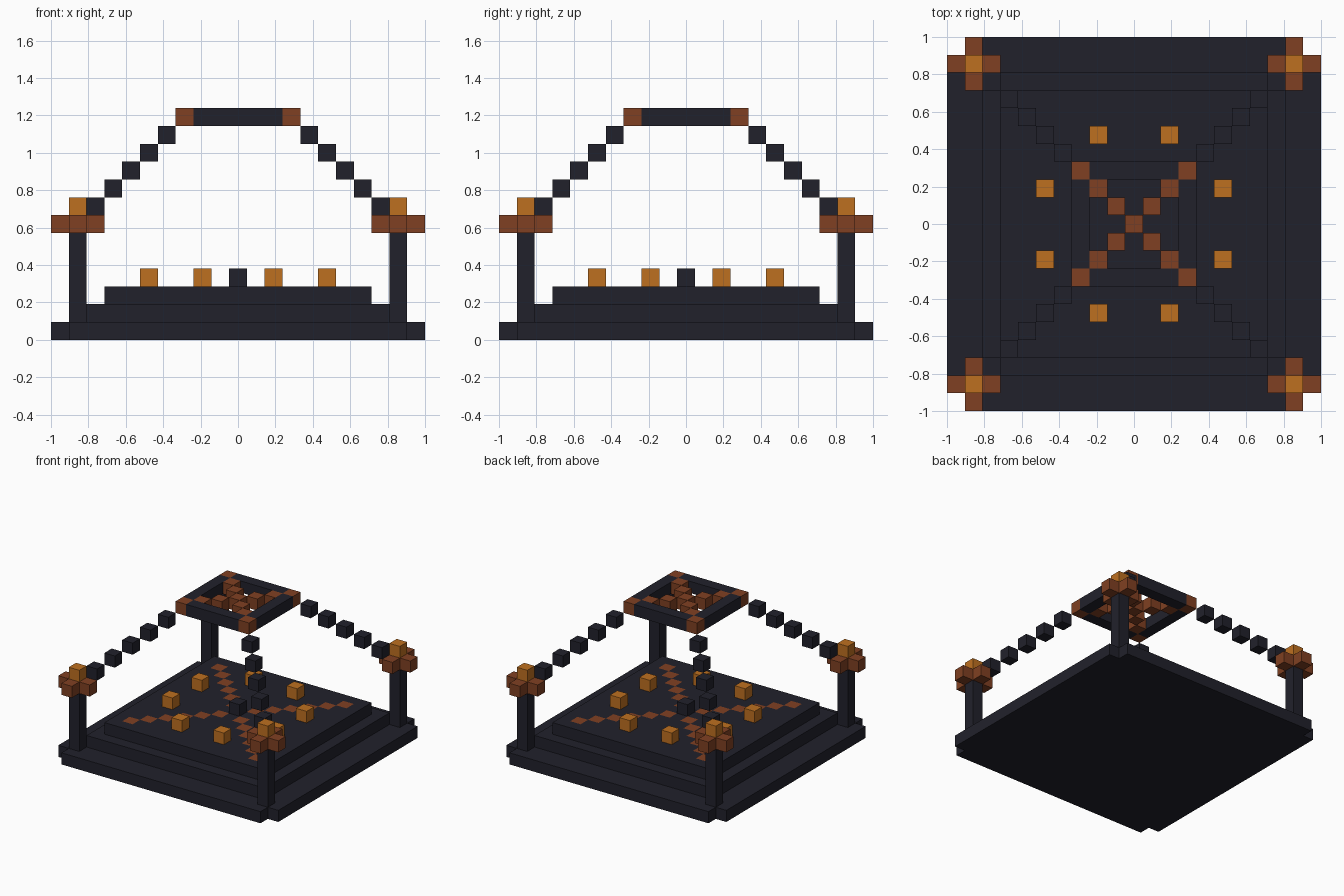
import bpy
import bmesh
from mathutils import Matrix, Vector

U = 2 / 21  # edge length of one block

if "Cube" in bpy.data.objects:
    bpy.data.objects.remove(bpy.data.objects["Cube"], do_unlink=True)


def make_material(name, rgb):
    mat = bpy.data.materials.new(name)
    mat.use_nodes = True
    mat.diffuse_color = (*rgb, 1)
    mat.node_tree.nodes["Principled BSDF"].inputs["Base Color"].default_value = (*rgb, 1)
    return mat


STONE = make_material("dark stone", (0.0152, 0.0152, 0.0242))
COPPER = make_material("copper brown", (0.216, 0.051, 0.016))
AMBER = make_material("amber", (0.515, 0.162, 0.0144))


def finish(name, bm, *mats):
    mesh = bpy.data.meshes.new(name)
    bm.to_mesh(mesh)
    bm.free()
    for mat in mats:
        mesh.materials.append(mat)
    obj = bpy.data.objects.new(name, mesh)
    bpy.context.collection.objects.link(obj)
    return obj


def blocks(name, mat, boxes):
    """Boxes given in block units: centre cell x, y, bottom layer, then size."""
    bm = bmesh.new()
    for x, y, z, sx, sy, sz in boxes:
        place = Matrix.Translation(Vector((x, y, z + sz / 2)) * U)
        bmesh.ops.create_cube(bm, size=U, matrix=place @ Matrix.Diagonal((sx, sy, sz, 1)))
    return finish(name, bm, mat)


def cubes(name, mat, cells):
    return blocks(name, mat, [(x, y, z, 1, 1, 1) for x, y, z in cells])


def cross_outline(bm, wide, narrow):
    """Square outline with a one-block notch in each corner."""
    quarter = [(wide, -narrow), (wide, narrow), (narrow, narrow)]
    pts = []
    for _ in range(4):
        pts += quarter
        quarter = [(-y, x) for x, y in quarter]
    return bm.faces.new([bm.verts.new((x * U, y * U, 0)) for x, y in pts])


def extrude_up(bm, height):
    res = bmesh.ops.extrude_face_region(bm, geom=bm.faces[:])
    verts = [g for g in res["geom"] if isinstance(g, bmesh.types.BMVert)]
    bmesh.ops.translate(bm, verts=verts, vec=(0, 0, height))
    bmesh.ops.recalc_face_normals(bm, faces=bm.faces)


# Stepped base with notched corners
bm = bmesh.new()
cross_outline(bm, 10.5, 9.5)
extrude_up(bm, U)
finish("base_slab", bm, STONE)
blocks("middle_step", STONE, [(0, 0, 1, 17, 17, 1)])

# Top step with two diagonal lines of inlaid tiles
bm = bmesh.new()
bmesh.ops.create_grid(bm, x_segments=15, y_segments=15, size=7.5 * U)
extrude_up(bm, U)
bm.normal_update()
for f in bm.faces:
    c = f.calc_center_median() / U
    on_diagonal = abs(abs(c.x) - abs(c.y)) < 0.1 and abs(c.x) < 6.5
    f.material_index = int(f.normal.z > 0.5 and c.z > 0.5 and on_diagonal)
finish("top_step", bm, STONE, COPPER).location.z = 2 * U

# Centre stone and the circle of lamps
cubes("centre_stone", STONE, [(0, 0, 3)])
lamps = [(sx * a, sy * b, 3) for a, b in ((2, 5), (5, 2)) for sx in (-1, 1) for sy in (-1, 1)]
cubes("floor_lamps", AMBER, lamps)

# Corner posts, copper brackets, lamps and rising chains of blocks
corners = {"front_right": (-1, -1), "front_left": (1, -1),
           "back_right": (-1, 1), "back_left": (1, 1)}
for label, (sx, sy) in corners.items():
    px, py = 9 * sx, 9 * sy
    blocks(label + "_post", STONE, [(px, py, 1, 1, 1, 5)])
    bm = bmesh.new()
    cross_outline(bm, 1.5, 0.5)
    extrude_up(bm, U)
    finish(label + "_bracket", bm, COPPER).location = (px * U, py * U, 6 * U)
    cubes(label + "_lamp", AMBER, [(px, py, 7)])
    cubes(label + "_chain", STONE, [(sx * i, sy * i, 15 - i) for i in range(4, 9)])

# Roof ring with copper corners and a copper lattice inside
blocks("roof_beams", STONE, [(0, s * 3, 12, 5, 1, 1) for s in (-1, 1)]
       + [(s * 3, 0, 12, 1, 5, 1) for s in (-1, 1)])
cubes("roof_corners", COPPER, [(sx * 3, sy * 3, 12) for sx, sy in corners.values()])
cubes("roof_lattice", COPPER, [(0, 0, 12)]
      + [(sx * i, sy * i, 12) for i in (1, 2) for sx, sy in corners.values()])
